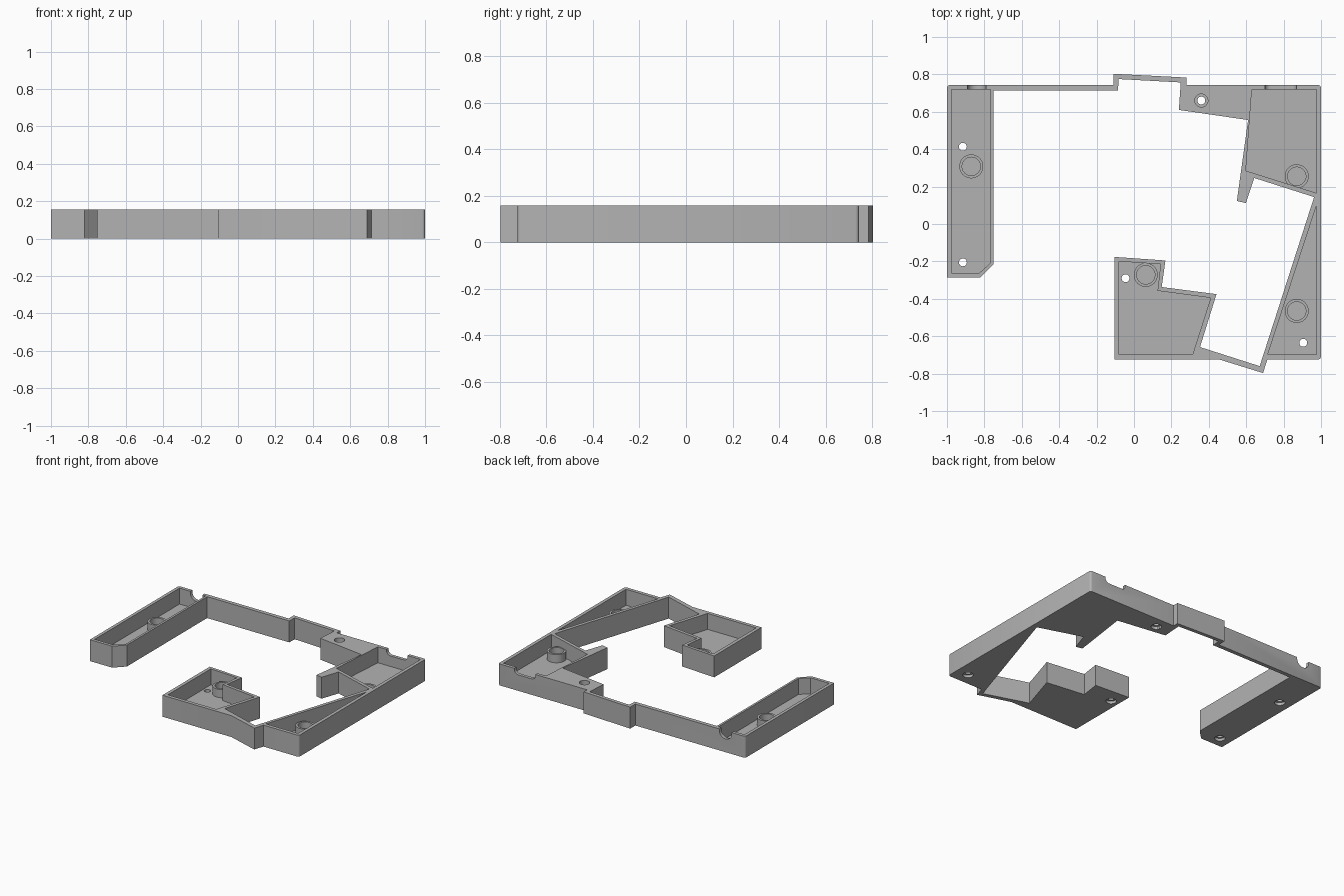
import bpy, bmesh, math
from mathutils import Vector

cube = bpy.data.objects.get("Cube")
if cube:
    bpy.data.objects.remove(cube, do_unlink=True)

TOP, FLOOR, BOSS_TOP = 0.157, 0.04, 0.10

grey = bpy.data.materials.new("plain grey")
grey.use_nodes = True
grey.diffuse_color = (0.45, 0.45, 0.45, 1)
grey.node_tree.nodes["Principled BSDF"].inputs["Base Color"].default_value = (0.45, 0.45, 0.45, 1)


def prism(name, points, low, high, axis="z", round_corners=()):
    """Extrude a flat outline along z, or an x-z outline along y."""
    bm = bmesh.new()
    if axis == "z":
        base = [bm.verts.new((x, y, low)) for x, y in points]
        shift = Vector((0, 0, high - low))
    else:
        base = [bm.verts.new((x, low, z)) for x, z in points]
        shift = Vector((0, high - low, 0))
    face = bm.faces.new(base)
    out = bmesh.ops.extrude_face_region(bm, geom=[face])
    bmesh.ops.translate(bm, vec=shift, verts=[g for g in out["geom"] if isinstance(g, bmesh.types.BMVert)])
    # soften chosen upright edges
    edges = [e for e in bm.edges if any(
        all(math.hypot(v.co.x - x, v.co.y - y) < 1e-4 for v in e.verts) for x, y in round_corners)]
    if edges:
        bmesh.ops.bevel(bm, geom=edges, offset=0.015, segments=3, profile=0.5, affect="EDGES")
    bmesh.ops.recalc_face_normals(bm, faces=bm.faces)
    mesh = bpy.data.meshes.new(name)
    bm.to_mesh(mesh)
    bm.free()
    obj = bpy.data.objects.new(name, mesh)
    bpy.context.collection.objects.link(obj)
    mesh.materials.append(grey)
    return obj


def disc(x, y, r, n=32):
    return [(x + r * math.cos(math.tau * i / n), y + r * math.sin(math.tau * i / n)) for i in range(n)]


def activate(obj):
    bpy.ops.object.select_all(action="DESELECT")
    obj.select_set(True)
    bpy.context.view_layer.objects.active = obj


def cut(target, cutter):
    cutter.hide_render = True
    mod = target.modifiers.new("cut", "BOOLEAN")
    mod.operation, mod.solver, mod.object = "DIFFERENCE", "EXACT", cutter
    activate(target)
    bpy.ops.object.modifier_apply(modifier=mod.name)
    bpy.data.objects.remove(cutter, do_unlink=True)


def smooth(obj):
    activate(obj)
    bpy.ops.object.shade_smooth_by_angle(angle=math.radians(30))


# Frame outline: outer side first, then back along the inner side
outline = [
    (-1, -0.285), (-1, 0.743), (-0.11, 0.743), (-0.11, 0.803), (0.28, 0.783), (0.28, 0.743),
    (1, 0.743), (1, -0.724), (0.713, -0.724), (0.69, -0.797), (0.455, -0.724),
    (-0.105, -0.724), (-0.105, -0.176), (0.168, -0.195), (0.148, -0.337), (0.441, -0.375),
    (0.353, -0.658), (0.672, -0.76), (0.963, 0.144), (0.643, 0.246), (0.598, 0.112),
    (0.55, 0.123), (0.61, 0.556), (0.24, 0.61), (0.25, 0.757), (-0.083, 0.775),
    (-0.085, 0.714), (-0.75, 0.714), (-0.75, -0.215), (-0.82, -0.285),
]
frame = prism("frame", outline, 0, TOP,
              round_corners=[(-1, 0.743), (1, 0.743), (1, -0.724)])

# Open trays sunk into the frame
pockets = {
    "left_tray": [(-0.977, 0.719), (-0.766, 0.719), (-0.766, -0.207), (-0.827, -0.262), (-0.977, -0.262)],
    "back_tray": [(0.63, 0.719), (0.975, 0.719), (0.975, 0.166), (0.598, 0.285)],
    "side_tray": [(0.975, 0.096), (0.975, -0.698), (0.715, -0.698)],
    "front_tray": [(-0.08, -0.2), (0.142, -0.215), (0.126, -0.357), (0.41, -0.395),
                   (0.313, -0.698), (-0.08, -0.698)],
}
for name, points in pockets.items():
    cut(frame, prism(name, points, FLOOR, TOP + 0.05))

# Screw holes, widened from below
pad_hole = (0.36, 0.66)
for x, y in [pad_hole, (-0.915, 0.413), (-0.915, -0.205), (-0.045, -0.29), (0.905, -0.635)]:
    cut(frame, prism("hole", disc(x, y, 0.021), -0.05, TOP + 0.05))
    cut(frame, prism("counterbore", disc(x, y, 0.035), -0.05, 0.02))
cut(frame, prism("pad_counterbore", disc(*pad_hole, 0.035), TOP - 0.04, TOP + 0.05))


def notch(x, half, depth, r):
    """Cut a round-cornered slot in the top of the back wall."""
    z = TOP - depth + r
    pts = [(x - half, TOP + 0.05)]
    for side, start in ((-1, math.pi), (1, 1.5 * math.pi)):
        for i in range(9):
            a = start + i * math.pi / 16
            pts.append((x + side * (half - r) + r * math.cos(a), z + r * math.sin(a)))
    pts.append((x + half, TOP + 0.05))
    cut(frame, prism("notch", pts, 0.70, 0.80, axis="y"))


notch(-0.84, 0.05, 0.06, 0.048)
notch(0.785, 0.085, 0.04, 0.03)
smooth(frame)

# Round sockets standing on the tray floors
sockets = {"left": (-0.87, 0.308), "back": (0.87, 0.255), "side": (0.87, -0.465), "front": (0.063, -0.272)}
for place, (x, y) in sockets.items():
    socket = prism(place + "_socket", disc(x, y, 0.064, 40), FLOOR - 0.005, BOSS_TOP)
    cut(socket, prism("bore", disc(x, y, 0.049, 40), FLOOR - 0.05, BOSS_TOP + 0.05))
    smooth(socket)
